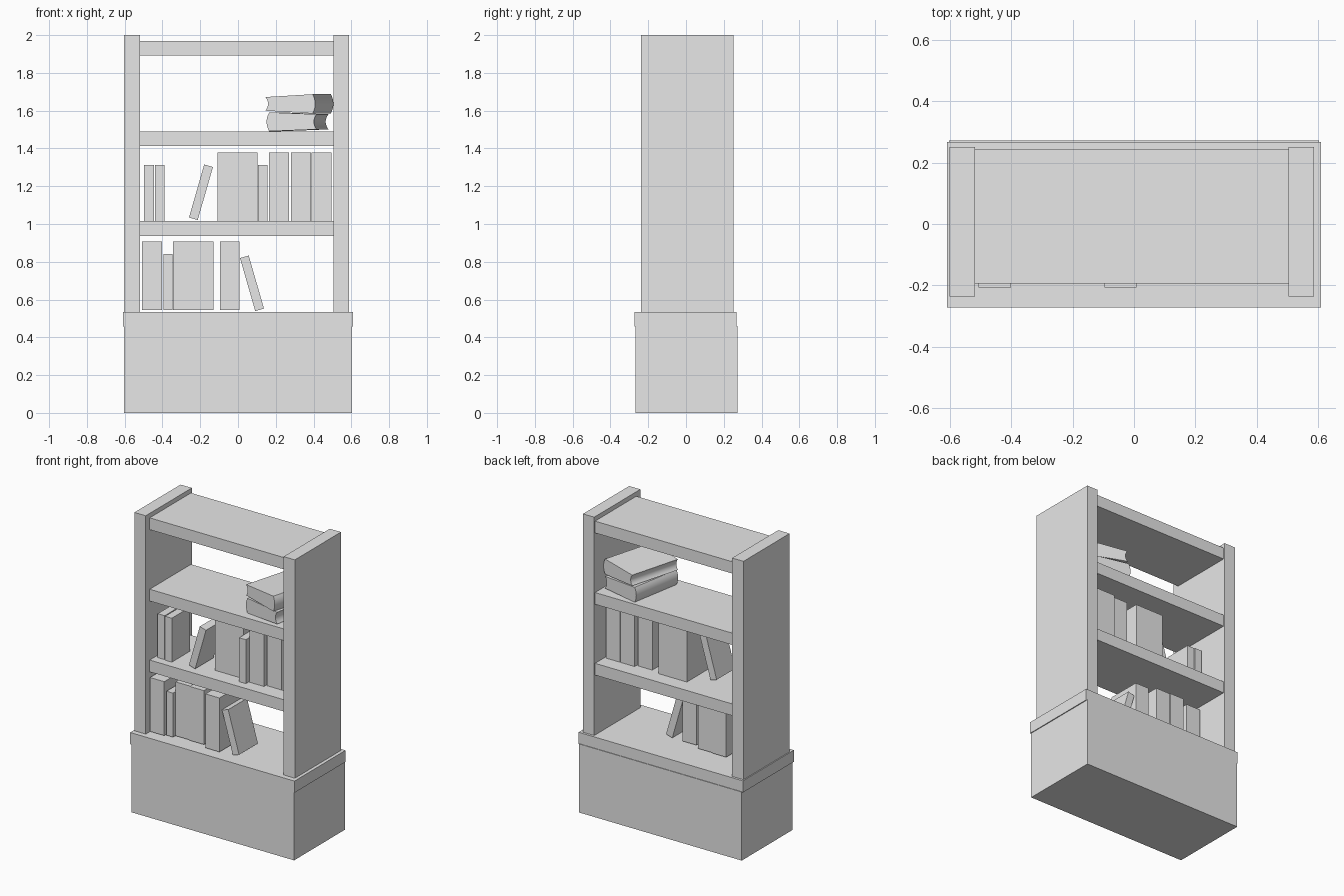
import bpy, bmesh, math
from mathutils import Matrix

cube = bpy.data.objects.get("Cube")
if cube:
    bpy.data.objects.remove(cube, do_unlink=True)

grey = bpy.data.materials.new("plain_grey")
grey.use_nodes = True
grey.diffuse_color = (0.8, 0.8, 0.8, 1)
grey.node_tree.nodes["Principled BSDF"].inputs["Base Color"].default_value = (0.8, 0.8, 0.8, 1)


def finish(name, bm):
    bmesh.ops.recalc_face_normals(bm, faces=bm.faces)
    mesh = bpy.data.meshes.new(name)
    bm.to_mesh(mesh)
    bm.free()
    mesh.materials.append(grey)
    obj = bpy.data.objects.new(name, mesh)
    bpy.context.collection.objects.link(obj)
    return obj


def box(name, x, y, z, lean=0.0):
    """Box from (low, high) ranges, optionally leaning about the y axis."""
    bm = bmesh.new()
    bmesh.ops.create_cube(bm, size=1)
    size = [r[1] - r[0] for r in (x, y, z)]
    bmesh.ops.scale(bm, vec=size, verts=bm.verts)
    obj = finish(name, bm)
    obj.location = [(r[0] + r[1]) / 2 for r in (x, y, z)]
    obj.rotation_euler.y = lean
    return obj


# Cabinet and its slightly wider rim
box("base_cabinet", (-0.604, 0.604), (-0.268, 0.272), (0, 0.46))
box("base_rim", (-0.61, 0.61), (-0.272, 0.268), (0.457, 0.535))

# Uprights and shelves
box("right_upright", (-0.603, -0.519), (-0.237, 0.252), (0.53, 2))
box("left_upright", (0.505, 0.588), (-0.237, 0.252), (0.53, 2))
for name, top in (("lower_shelf", 1.016), ("upper_shelf", 1.491), ("top_shelf", 1.97)):
    box(name, (-0.52, 0.506), (-0.195, 0.243), (top - 0.079, top))

# Standing books: left edge, right edge, front, depth, height
BIG, SMALL = (0.235, 0.362), (0.195, 0.295)
lower_row = [(-0.508, -0.402, -0.208, BIG), (-0.395, -0.346, -0.195, SMALL),
             (-0.344, -0.238, -0.17, BIG), (-0.237, -0.13, -0.175, BIG),
             (-0.096, 0.008, -0.208, BIG)]
upper_row = [(-0.498, -0.446, -0.14, SMALL), (-0.44, -0.39, -0.145, SMALL),
             (-0.108, -0.003, -0.09, BIG), (-0.002, 0.103, -0.09, BIG),
             (0.106, 0.156, -0.14, SMALL), (0.163, 0.27, -0.11, BIG),
             (0.28, 0.386, -0.09, BIG), (0.389, 0.494, -0.09, BIG)]
for row, floor, books in (("lower", 0.545, lower_row), ("upper", 1.017, upper_row)):
    for i, (left, right, front, (depth, height)) in enumerate(books):
        box(f"{row}_book_{i + 1}", (left, right), (front, front + depth), (floor, floor + height))

# Leaning books
box("lower_leaning_book", (0.05, 0.098), (-0.185, 0.015), (0.54, 0.832), lean=-0.28)
box("upper_leaning_book", (-0.22, -0.172), (-0.15, 0.045), (1.022, 1.314), lean=0.28)


def curved_book(name, width, length, spine, fore, location, turn):
    """Lying book with a rounded spine at +x and a hollow fore edge at -x."""
    steps = 10
    arc = [(2 * i / steps - 1) for i in range(steps + 1)]
    outline = [(width / 2 + 0.014 * (1 - t * t), spine / 2 * t) for t in arc]
    outline += [(-width / 2 + 0.015 * (1 - t * t), -fore / 2 * t) for t in arc]
    bm = bmesh.new()
    face = bm.faces.new([bm.verts.new((u, -length / 2, w)) for u, w in outline])
    result = bmesh.ops.extrude_face_region(bm, geom=[face])
    moved = [g for g in result["geom"] if isinstance(g, bmesh.types.BMVert)]
    bmesh.ops.translate(bm, vec=(0, length, 0), verts=moved)
    obj = finish(name, bm)
    obj.matrix_world = Matrix.Translation(location) @ Matrix.Rotation(turn, 4, "Z")
    bpy.ops.object.select_all(action="DESELECT")
    obj.select_set(True)
    bpy.context.view_layer.objects.active = obj
    bpy.ops.object.shade_smooth_by_angle(angle=math.radians(30))


# Two books stacked flat, spines on opposite sides
curved_book("stacked_book_bottom", 0.255, 0.36, 0.1, 0.08,
            (0.322, 0.02, 1.541), math.pi - math.radians(10))
curved_book("stacked_book_top", 0.26, 0.36, 0.102, 0.072,
            (0.318, 0.018, 1.636), -math.radians(15.5))
